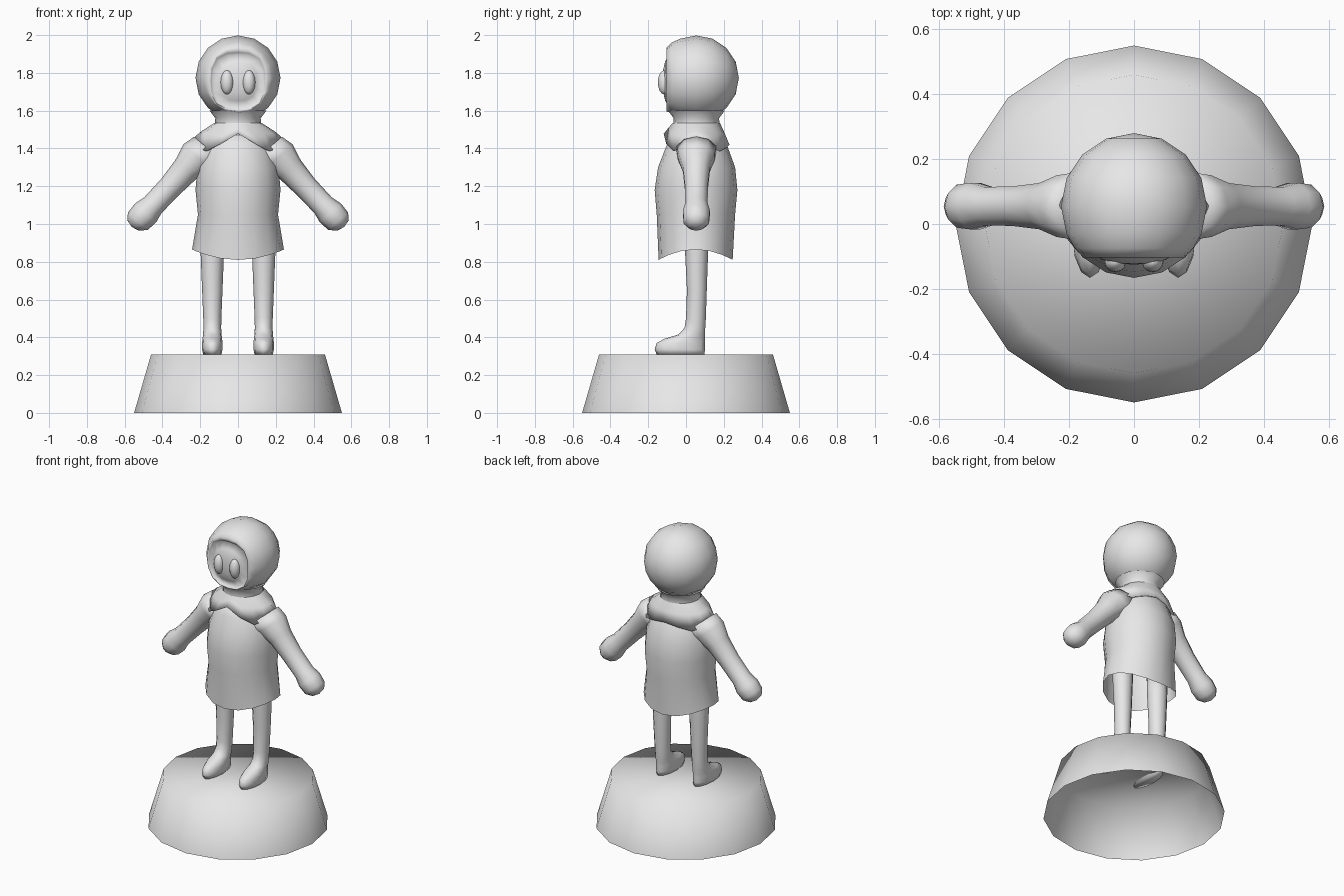
import bpy, bmesh, math
from mathutils import Vector

cube = bpy.data.objects.get("Cube")
if cube:
    bpy.data.objects.remove(cube, do_unlink=True)

grey = bpy.data.materials.new("plain grey")
grey.use_nodes = True
grey.diffuse_color = (0.8, 0.8, 0.8, 1)
grey.node_tree.nodes["Principled BSDF"].inputs["Base Color"].default_value = (0.8, 0.8, 0.8, 1)

MID = 0.055  # depth of the figure's axis


def finish(name, bm):
    bmesh.ops.recalc_face_normals(bm, faces=bm.faces)
    mesh = bpy.data.meshes.new(name)
    bm.to_mesh(mesh)
    bm.free()
    mesh.materials.append(grey)
    for poly in mesh.polygons:
        poly.use_smooth = True
    obj = bpy.data.objects.new(name, mesh)
    bpy.context.collection.objects.link(obj)
    return obj


def ring(center, u, v, sides=16, power=2):
    """Closed (super)ellipse around center with half axes u and v."""
    pts = []
    for i in range(sides):
        a = math.tau * i / sides
        c, s = math.cos(a), math.sin(a)
        k = (abs(c) ** power + abs(s) ** power) ** (-1 / power)
        pts.append(Vector(center) + Vector(u) * c * k + Vector(v) * s * k)
    return pts


def flat_ring(x, y0, y1, z, rx, sides=16):
    """Horizontal ring from its front and back limits, first point at the front."""
    return ring((x, (y0 + y1) / 2, z), (0, (y0 - y1) / 2, 0), (rx, 0, 0), sides)


def loft(name, rings, start=None, end=None):
    """Skin rings; start and end are None (open), 'cap' or a pole point."""
    bm = bmesh.new()
    rows = [[bm.verts.new(p) for p in r] for r in rings]
    n = len(rows[0])
    for a, b in zip(rows, rows[1:]):
        for i in range(n):
            j = (i + 1) % n
            bm.faces.new((a[i], a[j], b[j], b[i]))
    for row, closing in ((rows[0], start), (rows[-1], end)):
        if closing == "cap":
            bm.faces.new(row)
        elif closing is not None:
            tip = bm.verts.new(closing)
            for i in range(n):
                bm.faces.new((row[i], row[(i + 1) % n], tip))
    return finish(name, bm)


# Pedestal, hollow underneath
loft("pedestal", [flat_ring(0, -r, r, z, r) for r, z in ((0.55, 0), (0.46, 0.31))], end="cap")

# Tunic with a hem that rises at the sides
tunic = [(0.84, 0.243, -0.145, 0.247), (1.05, 0.212, -0.155, 0.26),
         (1.18, 0.225, -0.166, 0.272), (1.3, 0.215, -0.148, 0.26),
         (1.41, 0.185, -0.105, 0.22), (1.47, 0.14, -0.075, 0.18)]
rows = [flat_ring(0, y0, y1, z, rx) for z, rx, y0, y1 in tunic]
for i, p in enumerate(rows[0]):
    p.z = 0.865 - 0.055 * math.cos(math.tau * i / 16) ** 2
loft("tunic", rows, end="cap")

# Neck
neck = [(1.45, 0.13), (1.525, 0.123), (1.56, 0.12), (1.6, 0.15)]
loft("neck", [flat_ring(0, MID - r, MID + r, z, r) for z, r in neck])

# Collar with a scalloped lower edge: notches at front, sides and back
edge = [1.478, 1.425, 1.385, 1.405, 1.455, 1.405, 1.385, 1.405, 1.42]
upper = flat_ring(0, -0.07, 0.18, 1.535, 0.125)
shoulder = flat_ring(0, -0.09, 0.205, 1.495, 0.195)
lower = flat_ring(0, -0.118, 0.23, 1.4, 0.237)
under = flat_ring(0, -0.09, 0.2, 1.4, 0.2)
for i in range(16):
    z = edge[min(i, 16 - i)]
    lower[i].z = z
    under[i].z = z + 0.01
    shoulder[i].z = max(1.48, z + 0.035)
loft("collar", [upper, shoulder, lower, under])

# Hooded head: sphere from the back, a rim at the front, then the bulging face
rows = []
for k in range(1, 6):
    a = math.pi * k / 8
    r = 0.225 * math.sin(a)
    rows.append(ring((0, MID + 0.225 * math.cos(a), 1.773), (r, 0, 0), (0, 0, r)))
front = [(-0.075, 1.773, 0.182, 0.188, 2), (-0.104, 1.765, 0.155, 0.168, 2.4),
         (-0.1, 1.757, 0.142, 0.15, 3), (-0.084, 1.757, 0.134, 0.142, 3),
         (-0.11, 1.757, 0.1, 0.105, 2.6), (-0.122, 1.757, 0.05, 0.055, 2)]
for y, z, rx, rz, power in front:
    rows.append(ring((0, y, z), (rx, 0, 0), (0, 0, rz), power=power))
loft("hooded_head", rows, start=(0, 0.28, 1.773), end=(0, -0.125, 1.757))

for side, word in ((1, "left"), (-1, "right")):
    # Eye
    bm = bmesh.new()
    bmesh.ops.create_uvsphere(bm, u_segments=12, v_segments=8, radius=1)
    for v in bm.verts:
        v.co = Vector((v.co.x * 0.034 + side * 0.058, v.co.y * 0.034 - 0.115, v.co.z * 0.064 + 1.75))
    finish(word + "_eye", bm)

    # Arm with a flared shoulder and a rounded hand
    path = [(0.15, 1.39, 0.11), (0.215, 1.355, 0.1), (0.275, 1.29, 0.075), (0.36, 1.195, 0.064),
            (0.45, 1.1, 0.062), (0.49, 1.058, 0.075), (0.53, 1.015, 0.07), (0.555, 0.992, 0.042)]
    across = Vector((side * 0.75, 0, 0.66))
    rows = [ring((side * x, MID, z), across * r, (0, r, 0), 10) for x, z, r in path]
    loft(word + "_arm", rows, start="cap", end=(side * 0.562, MID, 0.984))

    # Leg widening forward into the foot
    leg = [(1.0, -0.01, 0.12, 0.064), (0.85, -0.005, 0.117, 0.062), (0.65, 0.005, 0.11, 0.054),
           (0.5, 0.0, 0.105, 0.048), (0.45, -0.008, 0.102, 0.047), (0.415, -0.04, 0.1, 0.049),
           (0.392, -0.115, 0.1, 0.052), (0.37, -0.155, 0.1, 0.054), (0.335, -0.166, 0.1, 0.054),
           (0.31, -0.155, 0.098, 0.048)]
    rows = [flat_ring(side * 0.136, y0, y1, z, rx, 12) for z, y0, y1, rx in leg]
    loft(word + "_leg", rows, start="cap", end="cap")
